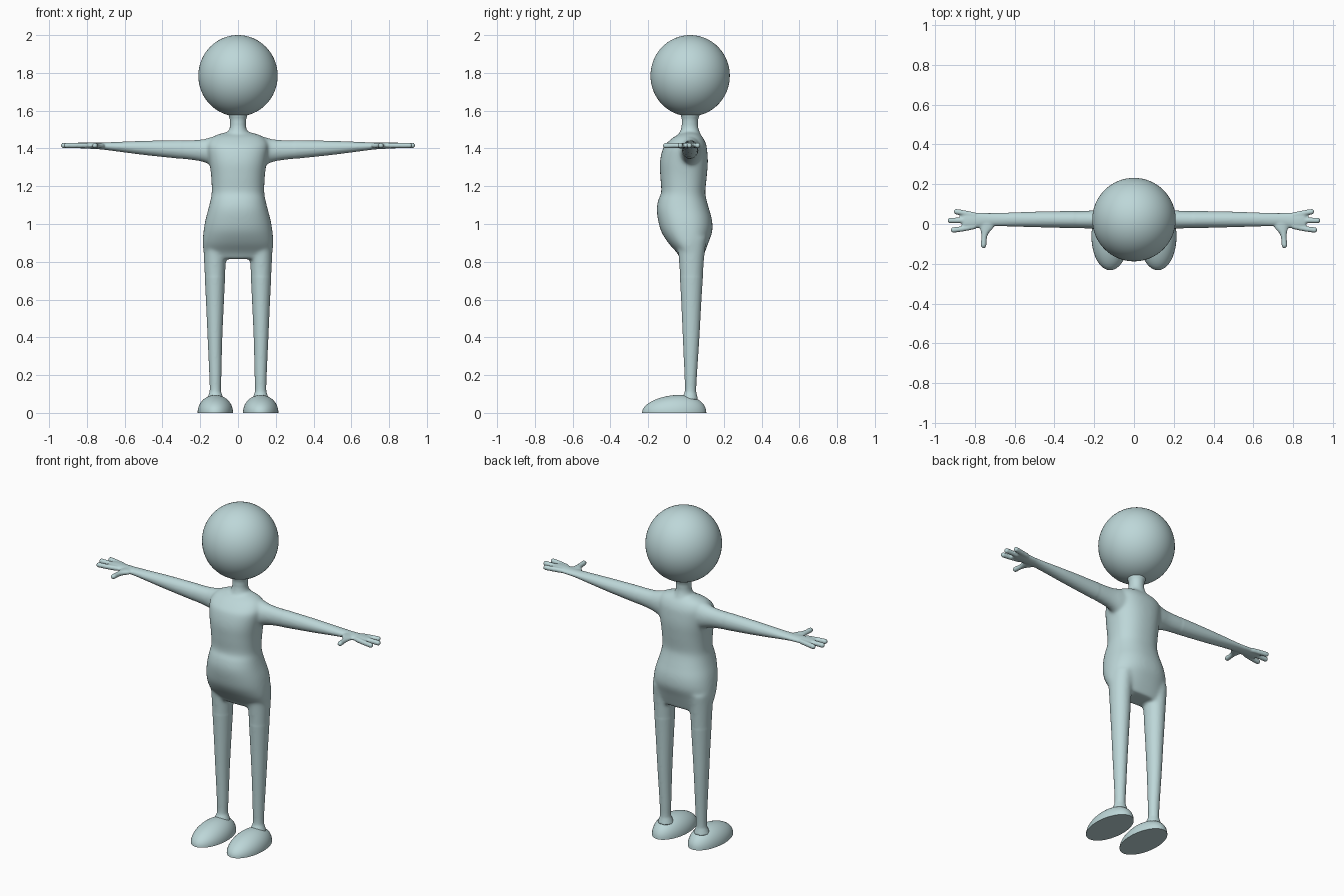
import bpy, bmesh, math

if "Cube" in bpy.data.objects:
    bpy.data.objects.remove(bpy.data.objects["Cube"])

skin = bpy.data.materials.new("pale blue grey")
skin.diffuse_color = (0.51, 0.68, 0.69, 1)
skin.use_nodes = True
skin.node_tree.nodes["Principled BSDF"].inputs["Base Color"].default_value = skin.diffuse_color


def spline(keys, steps=6):
    """Catmull-Rom interpolation through key tuples."""
    out = []
    for i in range(len(keys) - 1):
        p0, p1 = keys[max(i - 1, 0)], keys[i]
        p2, p3 = keys[i + 1], keys[min(i + 2, len(keys) - 1)]
        for s in range(steps):
            t = s / steps
            out.append([0.5 * (2 * b + (c - a) * t + (2 * a - 5 * b + 4 * c - d) * t * t
                               + (3 * b - a - 3 * c + d) * t ** 3)
                        for a, b, c, d in zip(p0, p1, p2, p3)])
    return out + [list(keys[-1])]


def loft(bm, keys, axis, side=1, power=2.0, n=32):
    """Closed loft; key = (position, centre u, centre v, radius u, radius v)."""
    rings = []
    for p, cu, cv, ru, rv in spline(keys):
        ring = []
        for i in range(n):
            a = 2 * math.pi * i / n
            c, s = math.cos(a), math.sin(a)
            u = cu + ru * math.copysign(abs(c) ** (2 / power), c)
            v = cv + rv * math.copysign(abs(s) ** (2 / power), s)
            x, y, z = {"X": (p, u, v), "Y": (u, p, v), "Z": (u, v, p)}[axis]
            ring.append(bm.verts.new((side * x, y, z)))
        rings.append(ring)
    for r, q in zip(rings, rings[1:]):
        for i in range(n):
            j = (i + 1) % n
            bm.faces.new((r[i], r[j], q[j], q[i]))
    bm.faces.new(rings[0])
    bm.faces.new(rings[-1])


def make(name, bm):
    bmesh.ops.recalc_face_normals(bm, faces=bm.faces)
    me = bpy.data.meshes.new(name)
    bm.to_mesh(me)
    bm.free()
    me.materials.append(skin)
    ob = bpy.data.objects.new(name, me)
    bpy.context.collection.objects.link(ob)
    return ob


body = bmesh.new()

# Torso: (z, half width, front y, back y)
torso = [(1.488, .045, -.010, .055), (1.478, .095, -.030, .068), (1.46, .135, -.065, .088),
         (1.43, .158, -.100, .104), (1.40, .162, -.122, .111), (1.33, .152, -.138, .116),
         (1.25, .142, -.136, .110), (1.17, .139, -.131, .102), (1.13, .145, -.146, .108),
         (1.08, .157, -.155, .122), (1.02, .173, -.148, .138), (.96, .183, -.131, .139),
         (.90, .187, -.094, .118), (.85, .182, -.050, .100), (.815, .165, -.030, .088)]
loft(body, [(z, 0, (f + b) / 2, w, (b - f) / 2) for z, w, f, b in torso], "Z", power=2.3, n=48)

# Neck
loft(body, [(1.44, 0, .02, .07, .07), (1.48, 0, .02, .056, .056), (1.51, 0, .02, .044, .046),
            (1.55, 0, .021, .043, .043), (1.575, 0, .022, .05, .05), (1.59, 0, .022, .05, .05)], "Z")

for side in (1, -1):
    # Leg
    loft(body, [(.93, .120, .030, .062, .080), (.82, .122, .029, .059, .068),
                (.60, .122, .028, .048, .054), (.40, .122, .027, .039, .044),
                (.20, .120, .025, .032, .033), (.12, .120, .024, .030, .030),
                (.095, .120, .022, .036, .036), (.07, .120, .02, .045, .045)], "Z", side)
    # Arm and palm
    loft(body, [(.08, .020, 1.385, .060, .075), (.14, .020, 1.386, .058, .075),
                (.18, .022, 1.388, .050, .062), (.25, .022, 1.392, .045, .053),
                (.50, .023, 1.403, .039, .037), (.70, .022, 1.412, .033, .020),
                (.76, .020, 1.414, .036, .017), (.82, .016, 1.416, .042, .016),
                (.85, .016, 1.416, .046, .014), (.865, .016, 1.416, .045, .010)], "X", side)
    # Three fingers: (root y, tip y, tip x)
    for y0, y1, e in [(.045, .062, .907), (.018, .018, .937), (-.012, -.030, .922)]:
        loft(body, [(.80, y0, 1.416, .014, .014), (.86, (y0 + 2 * y1) / 3, 1.416, .014, .014),
                    (e - .012, y1, 1.416, .014, .014), (e - .004, y1, 1.416, .011, .011),
                    (e, y1, 1.416, .004, .004)], "X", side, n=16)
    # Thumb
    loft(body, [(.01, .740, 1.415, .038, .015), (-.02, .742, 1.415, .034, .015),
                (-.05, .751, 1.415, .018, .014), (-.08, .755, 1.415, .014, .014),
                (-.108, .757, 1.415, .0145, .0145), (-.118, .757, 1.415, .010, .010),
                (-.122, .757, 1.415, .004, .004)], "Y", side, n=16)

# Fuse the body into one skin, then soften the joints
ob = make("body", body)
rm = ob.modifiers.new("fuse", "REMESH")
rm.mode = "VOXEL"
rm.voxel_size = 0.006
bpy.context.view_layer.update()
fused = bpy.data.meshes.new_from_object(ob.evaluated_get(bpy.context.evaluated_depsgraph_get()))
ob.modifiers.clear()
ob.data = fused
fused.materials.clear()
fused.materials.append(skin)
joints = ob.vertex_groups.new(name="joints")
joints.add([v.index for v in fused.vertices
            if abs(v.co.x) < .3 and .72 < v.co.z < 1.53], 1.0, "REPLACE")
for group, count in (("joints", 40), ("", 3)):
    sm = ob.modifiers.new("soften", "SMOOTH")
    sm.vertex_group = group
    sm.factor = 0.5
    sm.iterations = count
fused.polygons.foreach_set("use_smooth", [True] * len(fused.polygons))

# Head
bm = bmesh.new()
bmesh.ops.create_uvsphere(bm, u_segments=64, v_segments=32, radius=1)
bmesh.ops.scale(bm, vec=(.21, .21, .215), verts=bm.verts)
bmesh.ops.translate(bm, vec=(0, .022, 1.785), verts=bm.verts)
head = make("head", bm)
for p in head.data.polygons:
    p.use_smooth = True

# Feet: domes with a flat oval sole
for side, label in ((1, "left_foot"), (-1, "right_foot")):
    bm = bmesh.new()
    n, rows, rings = 48, 14, []
    for k in range(rows):
        t = math.pi / 2 * k / rows
        ring = []
        for i in range(n):
            a = 2 * math.pi * i / n
            y = -.0625 + .17 * math.cos(t) * math.sin(a)
            x = .12 + .094 * math.cos(t) * math.cos(a)
            z = (.094 + .08 * (y + .06)) * math.sin(t) ** .95
            ring.append(bm.verts.new((side * x, y, z)))
        rings.append(ring)
    top = bm.verts.new((side * .12, -.0625, .094))
    for r, q in zip(rings, rings[1:]):
        for i in range(n):
            bm.faces.new((r[i], r[(i + 1) % n], q[(i + 1) % n], q[i]))
    for i in range(n):
        bm.faces.new((rings[-1][i], rings[-1][(i + 1) % n], top))
    sole = bm.faces.new(rings[0])
    for f in bm.faces:
        f.smooth = f is not sole
    for e in sole.edges:
        e.smooth = False
    make(label, bm)
